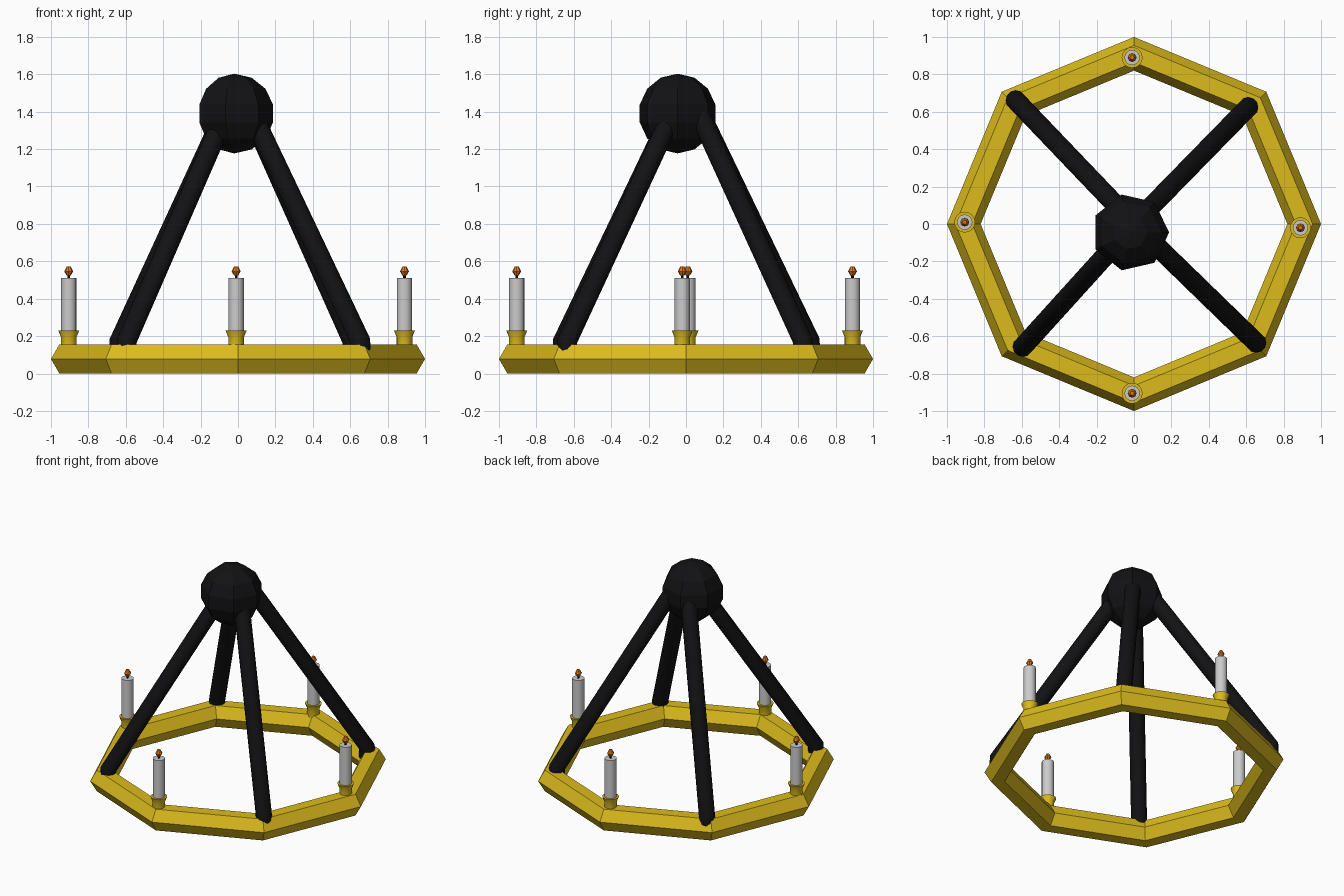
import bpy, bmesh, math
from mathutils import Matrix, Vector

if "Cube" in bpy.data.objects:
    bpy.data.objects.remove(bpy.data.objects["Cube"])


def material(name, rgb):
    m = bpy.data.materials.new(name)
    m.diffuse_color = (*rgb, 1)
    m.use_nodes = True
    m.node_tree.nodes["Principled BSDF"].inputs["Base Color"].default_value = m.diffuse_color
    return m


GOLD = material("gold", (0.72, 0.5, 0.012))
BLACK = material("black", (0.006, 0.006, 0.007))
ORANGE = material("orange", (0.75, 0.19, 0.01))


def add_object(name, bm, mat=None):
    bmesh.ops.recalc_face_normals(bm, faces=bm.faces)
    mesh = bpy.data.meshes.new(name)
    bm.to_mesh(mesh)
    bm.free()
    if mat:
        mesh.materials.append(mat)
    obj = bpy.data.objects.new(name, mesh)
    bpy.context.collection.objects.link(obj)
    return obj


def lathe(name, profile, sides, mat=None, loc=(0, 0), closed=False):
    """Revolve (radius, z) points round a vertical axis; cap open profiles."""
    bm = bmesh.new()
    rings = []
    for r, z in profile:
        rings.append([bm.verts.new((loc[0] + r * math.cos(a), loc[1] + r * math.sin(a), z))
                      for a in (math.tau * i / sides for i in range(sides))])
    pairs = list(zip(rings, rings[1:]))
    if closed:
        pairs.append((rings[-1], rings[0]))
    else:
        bm.faces.new(rings[0])
        bm.faces.new(rings[-1])
    for lo, hi in pairs:
        for i in range(sides):
            j = (i + 1) % sides
            bm.faces.new((lo[i], lo[j], hi[j], hi[i]))
    return add_object(name, bm, mat)


def smooth(obj):
    bpy.ops.object.select_all(action='DESELECT')
    obj.select_set(True)
    bpy.context.view_layer.objects.active = obj
    bpy.ops.object.shade_smooth_by_angle(angle=math.radians(35))


def rod(name, points, radius):
    curve = bpy.data.curves.new(name, 'CURVE')
    curve.dimensions = '3D'
    curve.bevel_depth = radius
    curve.bevel_resolution = 4
    curve.use_fill_caps = True
    spline = curve.splines.new('POLY')
    spline.points.add(len(points) - 1)
    for p, co in zip(spline.points, points):
        p.co = (*co, 1)
    curve.materials.append(BLACK)
    obj = bpy.data.objects.new(name, curve)
    bpy.context.collection.objects.link(obj)
    bpy.ops.object.select_all(action='DESELECT')
    obj.select_set(True)
    bpy.context.view_layer.objects.active = obj
    bpy.ops.object.convert(target='MESH')
    smooth(bpy.context.object)


# Octagonal ring with a hexagonal cross-section
hexagon = [(0.91 + 0.09 * math.cos(math.pi * k / 3), 0.078 + 0.09 * math.sin(math.pi * k / 3))
           for k in range(6)]
lathe("ring", hexagon, 8, GOLD, closed=True)

# Faceted ball at the top
bm = bmesh.new()
bmesh.ops.create_uvsphere(bm, u_segments=7, v_segments=7, radius=0.213,
                          matrix=Matrix.Translation((-0.02, -0.045, 1.39)))
# turn the sphere so one corner points to +x
widest = max(bm.verts, key=lambda v: math.hypot(v.co.x + 0.02, v.co.y + 0.045))
turn = -math.atan2(widest.co.y + 0.045, widest.co.x + 0.02)
bmesh.ops.rotate(bm, verts=bm.verts, cent=Vector((-0.02, -0.045, 1.39)),
                 matrix=Matrix.Rotation(turn, 3, 'Z'))
add_object("top_ball", bm, BLACK)

# Four rods, each with a short upright foot set into the ring
feet = {"back_left": (-0.633, 0.662), "back_right": (0.611, 0.625),
        "front_left": (-0.595, -0.657), "front_right": (0.654, -0.635)}
for side, (x, y) in feet.items():
    rod(side + "_rod", [(x, y, 0.1), (x, y, 0.175), (x * 0.07, y * 0.07, 1.45)], 0.054)

# Four candles in flared cups
spots = {"left": (-0.905, 0.01), "right": (0.89, -0.02),
         "back": (-0.01, 0.89), "front": (-0.01, -0.905)}
for side, loc in spots.items():
    parts = [
        lathe(side + "_cup", [(0.042, 0.14), (0.042, 0.195), (0.056, 0.23)], 16, GOLD, loc),
        lathe(side + "_candle", [(0.041, 0.2), (0.041, 0.51)], 16, None, loc),
        lathe(side + "_wick", [(0.007, 0.5), (0.007, 0.54)], 8, BLACK, loc),
        lathe(side + "_flame", [(0.011, 0.524), (0.024, 0.546), (0.011, 0.572)], 8, ORANGE, loc),
    ]
    for part in parts[:3]:
        smooth(part)
